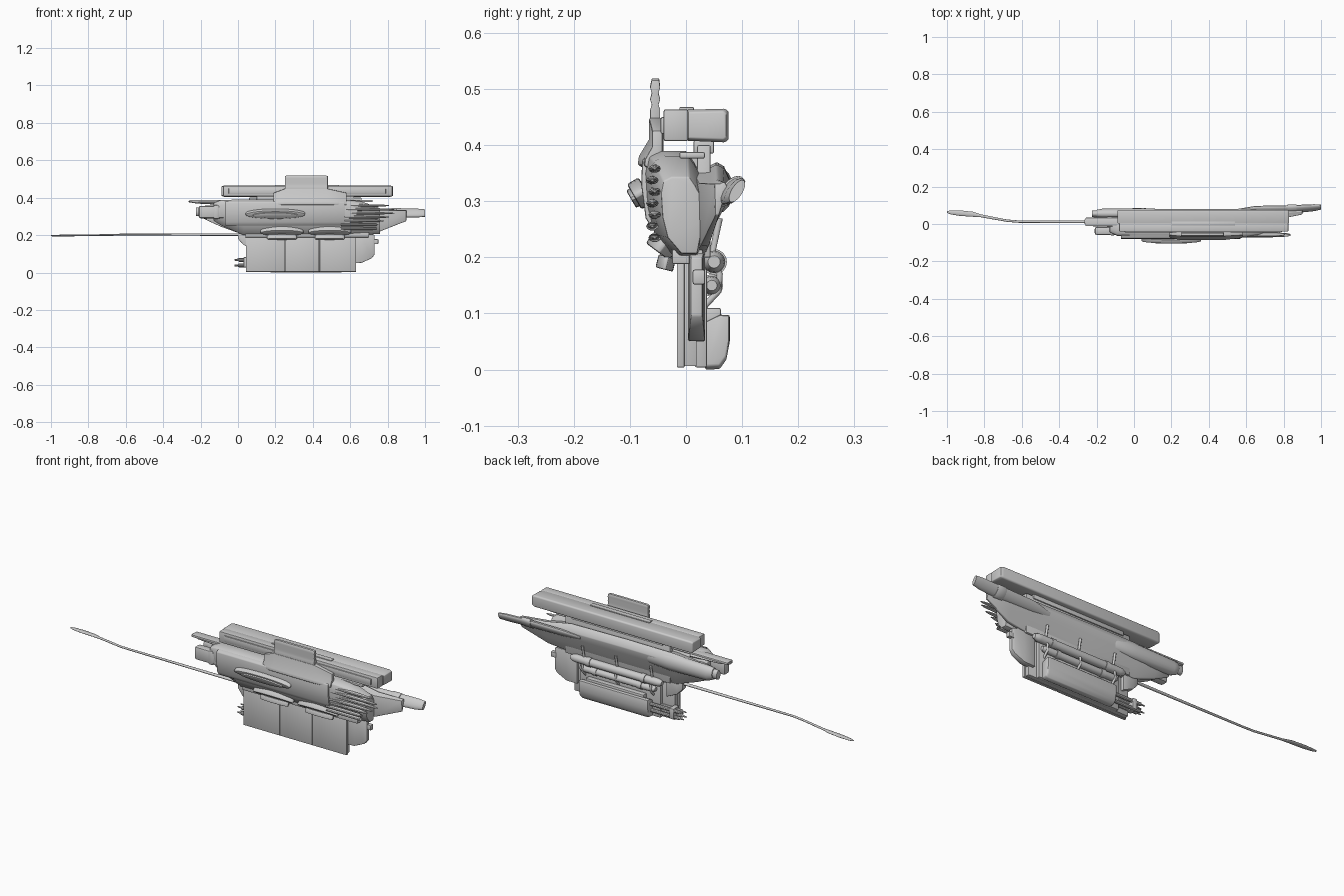
import bpy, bmesh
from math import sin, cos, pi, radians
from mathutils import Vector


def finish(name, bm, bevel=0.0, seg=2):
    bmesh.ops.recalc_face_normals(bm, faces=bm.faces)
    me = bpy.data.meshes.new(name)
    bm.to_mesh(me)
    bm.free()
    ob = bpy.data.objects.new(name, me)
    bpy.context.collection.objects.link(ob)
    bpy.ops.object.select_all(action='DESELECT')
    ob.select_set(True)
    bpy.context.view_layer.objects.active = ob
    if bevel:
        m = ob.modifiers.new("bevel", 'BEVEL')
        m.width, m.segments, m.angle_limit = bevel, seg, radians(35)
        bpy.ops.object.modifier_apply(modifier=m.name)
    bpy.ops.object.shade_smooth_by_angle(angle=radians(35))
    return ob


def loft(name, profile, stations, bevel=0.003):
    """Sweep a (y, z) profile along x; station = (x, scale_y, scale_z, dy, dz)."""
    cy = (min(p[0] for p in profile) + max(p[0] for p in profile)) / 2
    cz = (min(p[1] for p in profile) + max(p[1] for p in profile)) / 2
    bm = bmesh.new()
    rings = [[bm.verts.new((x, cy + (y - cy) * sy + dy, cz + (z - cz) * sz + dz))
              for y, z in profile] for x, sy, sz, dy, dz in stations]
    n = len(profile)
    for a, b in zip(rings, rings[1:]):
        for i in range(n):
            bm.faces.new((a[i], a[(i + 1) % n], b[(i + 1) % n], b[i]))
    bm.faces.new(rings[0])
    bm.faces.new(rings[-1][::-1])
    return finish(name, bm, bevel)


def prism(name, profile, x0, x1, bevel=0.003):
    return loft(name, profile, [(x0, 1, 1, 0, 0), (x1, 1, 1, 0, 0)], bevel)


def box(name, x, y, z, bevel=0.003):
    return prism(name, [(y[0], z[0]), (y[1], z[0]), (y[1], z[1]), (y[0], z[1])], x[0], x[1], bevel)


def oval(y, z, ry, rz, tilt=0, n=16):
    t = radians(tilt)
    return [(y + ry * cos(a) * cos(t) - rz * sin(a) * sin(t),
             z + ry * cos(a) * sin(t) + rz * sin(a) * cos(t))
            for a in (2 * pi * i / n for i in range(n))]


def disc(name, center, normal, rx, rw, depth, bevel=0.004):
    """Elliptical drum, long in x, its axis lying in the yz plane."""
    bm = bmesh.new()
    bmesh.ops.create_cone(bm, cap_ends=True, segments=40, radius1=1, radius2=1, depth=1)
    nrm = Vector(normal).normalized()
    side = nrm.cross(Vector((1, 0, 0)))
    for v in bm.verts:
        v.co = Vector(center) + Vector((rx, 0, 0)) * v.co.x + side * (v.co.y * rw) + nrm * (v.co.z * depth)
    return finish(name, bm, bevel)


def tube(name, pts, r):
    cu = bpy.data.curves.new(name, 'CURVE')
    cu.dimensions = '3D'
    cu.bevel_depth, cu.bevel_resolution, cu.use_fill_caps = r, 3, True
    sp = cu.splines.new('POLY')
    sp.points.add(len(pts) - 1)
    for p, c in zip(sp.points, pts):
        p.co = (*c, 1)
    ob = bpy.data.objects.new(name, cu)
    bpy.context.collection.objects.link(ob)
    return ob


# Top beam: rear box with chamfered ends, front rail and cap strip
BEAM = [(0.0, 0.408), (0.07, 0.405), (0.076, 0.41), (0.076, 0.46), (0.07, 0.465), (0.0, 0.463)]
loft("top_beam", BEAM, [(-0.088, .9, .85, 0, 0), (-0.075, 1, 1, 0, 0), (0.815, 1, 1, 0, 0), (0.83, .9, .85, 0, 0)])
box("top_beam_front", (-0.08, 0.825), (-0.04, 0.004), (0.407, 0.464), 0.004)
box("beam_front_rail", (-0.05, 0.79), (-0.045, -0.036), (0.42, 0.45))
box("beam_cap_strip", (0.2, 0.54), (-0.012, 0.014), (0.462, 0.468), 0.002)

# Upright handle plate with grooved sides, on an angled bracket
GRIP = [(-0.047, 0.43), (-0.046, 0.462), (-0.049, 0.472), (-0.046, 0.482), (-0.049, 0.494), (-0.046, 0.505),
        (-0.048, 0.519), (-0.061, 0.519), (-0.064, 0.505), (-0.061, 0.494), (-0.064, 0.482),
        (-0.061, 0.472), (-0.064, 0.462), (-0.064, 0.43)]
loft("handle_plate", GRIP, [(0.25, 1, .92, 0, 0), (0.262, 1, 1, 0, 0), (0.468, 1, 1, 0, 0), (0.48, 1, .92, 0, 0)], 0.001)
loft("handle_bracket", [(-0.086, 0.365), (-0.084, 0.38), (-0.066, 0.41), (-0.066, 0.448), (-0.04, 0.448),
                        (-0.04, 0.39), (-0.06, 0.35)],
     [(0.19, .7, .75, 0.005, -.01), (0.25, 1, 1, 0, 0), (0.48, 1, 1, 0, 0), (0.58, .7, .75, 0.005, -.01)])

# Front hull
HULL = [(-0.045, 0.39), (0.0, 0.39), (0.014, 0.37), (0.045, 0.315), (0.036, 0.28), (0.02, 0.2),
        (-0.02, 0.2), (-0.055, 0.24), (-0.068, 0.29), (-0.072, 0.35), (-0.066, 0.38)]
loft("front_hull", HULL, [(-0.13, .55, .5, 0, .03), (-0.09, .85, .72, 0, .025), (0.03, 1, 1, 0, 0),
                          (0.57, 1, 1, 0, 0), (0.66, .92, .94, .005, -.004), (0.76, .7, .72, .01, -.02)])
prism("hull_front_panel", [(-0.06, 0.385), (-0.078, 0.375), (-0.08, 0.33), (-0.072, 0.27), (-0.06, 0.25)],
      -0.07, 0.57, 0.004)
box("hull_top_deck", (-0.26, 0.72), (-0.012, 0.034), (0.376, 0.388), 0.004)
box("hull_belly", (0.04, 0.7), (-0.025, 0.03), (0.188, 0.214))

# Tilted oval drum on the front, lower twin drums
disc("front_oval_drum", (0.2, -0.082, 0.314), (0, -.87, -.5), 0.16, 0.026, 0.024)
disc("front_oval_cap", (0.2, -0.09, 0.308), (0, -.87, -.5), 0.12, 0.018, 0.018)
for i, x in enumerate((0.235, 0.49)):
    disc(f"lower_drum_{i}", (x, -0.042, 0.222), (0, -.6, -.8), 0.115, 0.026, 0.03)
    disc(f"lower_drum_cap_{i}", (x, -0.036, 0.19), (0, -.25, -.97), 0.08, 0.016, 0.024)

# Front row of tapered spikes
for i in range(7):
    z = 0.235 + i * 0.0205
    e = 0.85 - abs(i - 4.5) * 0.028
    y = -0.056 - 0.004 * (i % 2)
    loft(f"spike_{i}", oval(y, z, 0.011, 0.008, n=10),
         [(0.55, 1, 1, 0, 0), (0.74, 1, .9, 0, 0), (e - 0.02, .7, .55, 0, 0), (e, .25, .2, 0, 0)], 0)

# Spine between beam and rear shell
box("spine_column", (0.06, 0.66), (0.02, 0.044), (0.2, 0.4))
box("spine_collar", (0.1, 0.62), (0.013, 0.05), (0.385, 0.408))

# Rear shell, concave below the beam
SHELL = [(0.01, 0.36), (0.04, 0.362), (0.055, 0.37), (0.068, 0.362), (0.08, 0.335), (0.072, 0.30),
         (0.05, 0.255), (0.034, 0.2), (0.014, 0.2)]
loft("rear_shell", SHELL, [(-0.17, .6, .4, 0, .03), (-0.09, .85, .65, 0, .015), (0.03, 1, .98, 0, 0), (0.3, 1, 1, 0, 0),
                           (0.62, 1, .95, 0, 0), (0.76, .75, .7, .004, -.005), (0.9, .35, .35, .018, .02)])

# Rear right wing
loft("rear_wing", oval(0.077, 0.318, 0.03, 0.014, 50),
     [(0.55, .5, .5, -.008, -.005), (0.65, .9, .9, 0, 0), (0.85, 1, 1, .002, 0), (0.96, .85, .95, .01, 0),
      (1.0, .65, .8, .014, 0)], 0)
prism("wing_band", oval(0.079, 0.318, 0.033, 0.017, 50), 0.82, 0.87, 0.002)

# Left pods and nozzles
loft("left_rear_pod", oval(0.055, 0.32, 0.03, 0.042), [(-0.2, .7, .7, 0, .005), (-0.17, .9, .9, 0, 0), (0.05, 1, 1, 0, 0),
                                                    (0.16, .8, .85, 0, 0), (0.22, .4, .5, -.008, 0)], 0.002)
prism("left_rear_nozzle", oval(0.055, 0.325, 0.017, 0.024), -0.225, -0.15, 0.002)
box("left_front_pod", (-0.21, -0.07), (-0.058, -0.016), (0.29, 0.357), 0.01)
box("left_front_pod_band", (-0.13, -0.1), (-0.061, -0.013), (0.287, 0.36), 0.008)
loft("left_blade", oval(0.012, 0.372, 0.03, 0.012), [(-0.265, .4, .3, 0, .008), (-0.22, .8, .6, 0, .004),
                                                   (-0.05, 1, 1, 0, 0)], 0)

# Lower shield: three front panels over a core
for i, (a, b) in enumerate(((0.042, 0.249), (0.252, 0.434), (0.437, 0.632))):
    box(f"lower_panel_{i}", (a, b), (-0.016, -0.003), (0.004, 0.205), 0.001)
box("lower_core", (0.05, 0.625), (-0.005, 0.019), (0.006, 0.21), 0.001)

# Lower right bulge and lower left shoulder, seen beside the shield
loft("lower_right_bulge", [(0.004, 0.05), (0.034, 0.05), (0.034, 0.21), (0.004, 0.21)],
     [(0.6, 1, 1, 0, 0), (0.66, 1, .98, 0, 0), (0.715, .85, .82, 0, .012), (0.73, .7, .65, 0, .018)])
box("bulge_knob", (0.72, 0.75), (0.012, 0.034), (0.152, 0.178))
loft("lower_left_shoulder", [(-0.01, 0.12), (0.034, 0.12), (0.034, 0.22), (-0.01, 0.22)],
     [(0.0, .7, .4, 0, .03), (0.03, .9, .75, 0, .015), (0.09, 1, 1, 0, 0)])

# Rear lower pod
loft("rear_lower_pod", [(0.034, 0.0), (0.06, 0.001), (0.072, 0.018), (0.078, 0.05), (0.078, 0.097), (0.06, 0.098),
                        (0.034, 0.085)],
     [(0.165, .95, .92, 0, .003), (0.175, 1, 1, 0, 0), (0.55, 1, 1, 0, 0), (0.56, .95, .92, 0, .003)])
box("pod_top_block", (0.2, 0.53), (0.033, 0.062), (0.08, 0.11))
box("pod_mount", (0.12, 0.58), (0.016, 0.037), (0.004, 0.2))

# Rear horizontal canisters with end balls and angled struts
ROUND = [(-.5, .55), (-.47, .9), (-.44, 1), (.44, 1), (.47, .9), (.5, .55)]
for name, y, z, r, x0, x1 in (("upper", 0.05, 0.192, 0.02, 0.1, 0.62), ("lower", 0.046, 0.15, 0.017, 0.14, 0.57)):
    xm, L = (x0 + x1) / 2, x1 - x0
    loft(f"canister_{name}", oval(y, z, r, r), [(xm + t * L, s, s, 0, 0) for t, s in ROUND], 0)
    for j, t in enumerate((-.3, .3)):
        prism(f"canister_{name}_band_{j}", oval(y, z, r + .003, r + .003), xm + t * L - .012, xm + t * L + .012, 0)
for j, x in enumerate((0.16, 0.36, 0.55)):
    tube(f"rear_strut_{j}", [(x, 0.03, 0.11), (x, 0.058, 0.14), (x, 0.06, 0.17), (x, 0.045, 0.2), (x, 0.06, 0.27)], 0.006)

# Prongs pointing left beside the rear pod
for i, (y, z) in enumerate(((0.022, 0.04), (0.026, 0.066), (0.046, 0.036), (0.05, 0.07))):
    loft(f"prong_{i}", oval(y, z, 0.009, 0.009, n=10),
         [(-0.02, .3, .3, 0, 0), (0.0, .5, .5, 0, 0), (0.005, 1, 1, 0, 0), (0.19, 1, 1, 0, 0)], 0)
box("prong_clamp", (0.03, 0.055), (0.012, 0.06), (0.028, 0.082))

# Long tail boom ending in a flat paddle
loft("tail_boom", oval(0.012, 0.203, 0.007, 0.006, n=12),
     [(0.06, 1.2, 1.2, 0, 0), (-0.3, 1, 1, 0, 0), (-0.62, .9, .8, .001, 0), (-0.68, .9, .8, .006, -.002),
      (-0.82, 1.1, .7, .032, -.004), (-0.86, 1.9, .8, .04, -.004), (-0.93, 2.1, .8, .046, -.005),
      (-0.98, 1.5, .7, .05, -.006), (-1.0, .7, .4, .052, -.006)], 0)
